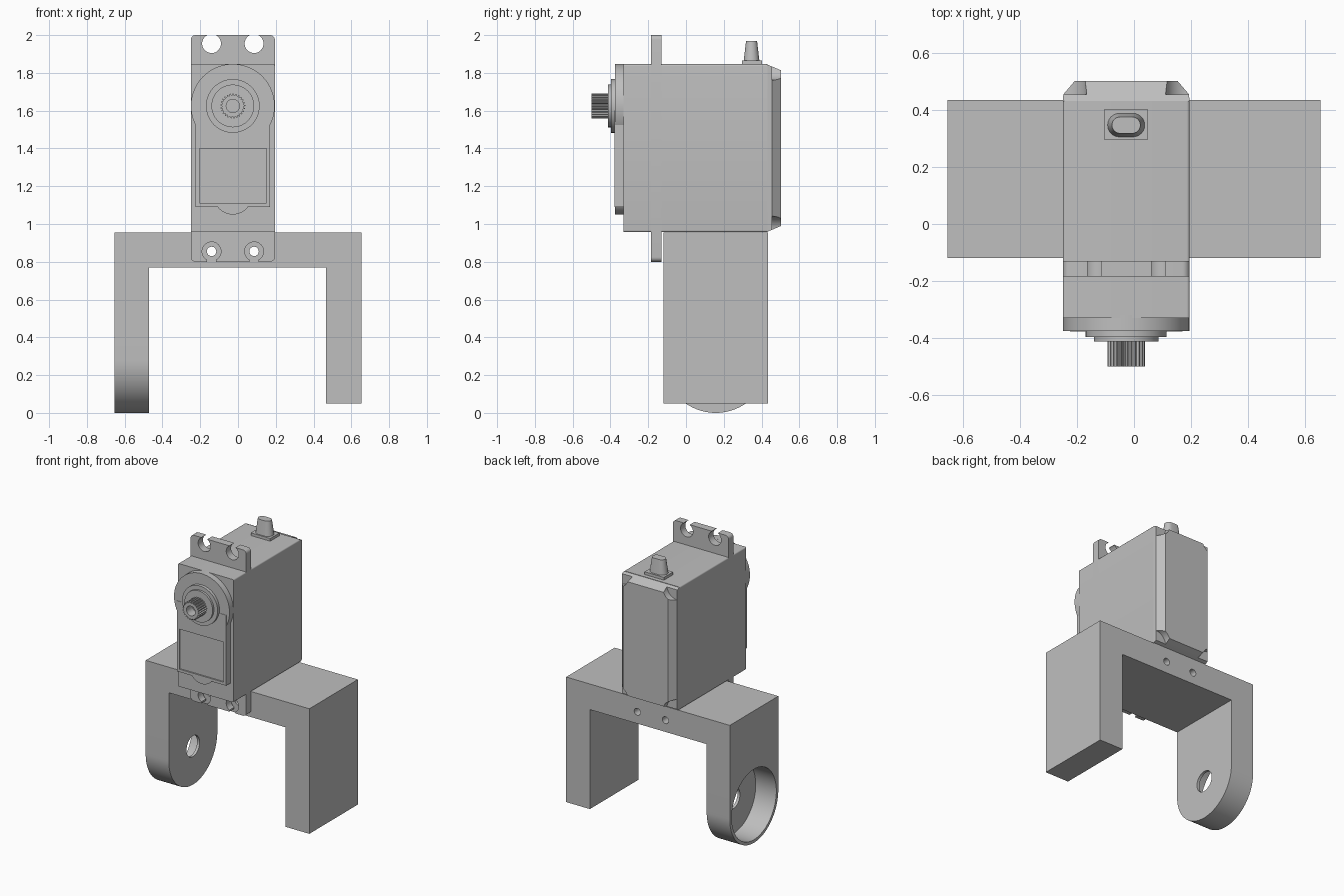
import bpy, bmesh, math
from mathutils import Matrix, Vector

if "Cube" in bpy.data.objects:
    bpy.data.objects.remove(bpy.data.objects["Cube"])

grey = bpy.data.materials.new("plain_grey")
grey.use_nodes = True
COLOUR = (0.52, 0.52, 0.52, 1)
grey.diffuse_color = COLOUR
for node in grey.node_tree.nodes:
    if node.type == 'BSDF_PRINCIPLED':
        node.inputs["Base Color"].default_value = COLOUR

CX = -0.0275                      # servo centre line
X0, X1 = -0.25, 0.195             # servo sides
Z0, Z1 = 0.957, 1.846             # servo bottom and top
SHAFT_Z = 1.625


def finish(name, bm):
    bmesh.ops.recalc_face_normals(bm, faces=bm.faces)
    mesh = bpy.data.meshes.new(name)
    bm.to_mesh(mesh)
    bm.free()
    mesh.materials.append(grey)
    ob = bpy.data.objects.new(name, mesh)
    bpy.context.collection.objects.link(ob)
    return ob


def box(name, x, y, z):
    bm = bmesh.new()
    bmesh.ops.create_cube(bm, size=1)
    for v in bm.verts:
        v.co = Vector([(r[0] + r[1]) / 2 + c * (r[1] - r[0])
                       for r, c in zip((x, y, z), v.co)])
    return finish(name, bm)


def prism(name, outline, start, end, axis='Y'):
    """Extrude a 2D outline along Y (outline is x, z) or X (outline is y, z)."""
    bm = bmesh.new()
    place = (lambda a, b, t: (a, t, b)) if axis == 'Y' else (lambda a, b, t: (t, a, b))
    rings = [[bm.verts.new(place(a, b, t)) for a, b in outline] for t in (start, end)]
    for ring in rings:
        bm.faces.new(ring)
    n = len(outline)
    for i in range(n):
        j = (i + 1) % n
        bm.faces.new((rings[0][i], rings[0][j], rings[1][j], rings[1][i]))
    return finish(name, bm)


def arc(a, b, r, start=0, sweep=360, n=64):
    count = n if sweep == 360 else n + 1
    return [(a + r * math.cos(math.radians(start + sweep * i / n)),
             b + r * math.sin(math.radians(start + sweep * i / n))) for i in range(count)]


def rounded(a0, a1, b0, b1, r):
    return (arc(a1 - r, b1 - r, r, 0, 90, 6) + arc(a0 + r, b1 - r, r, 90, 90, 6)
            + arc(a0 + r, b0 + r, r, 180, 90, 6) + arc(a1 - r, b0 + r, r, 270, 90, 6))


def combine(ob, other, operation='DIFFERENCE'):
    mod = ob.modifiers.new("shape", 'BOOLEAN')
    mod.operation, mod.object, mod.solver = operation, other, 'EXACT'
    bpy.context.view_layer.objects.active = ob
    bpy.ops.object.modifier_apply(modifier=mod.name)
    bpy.data.objects.remove(other)


# Bracket: bar with one square leg and one rounded leg
DEPTH = (-0.12, 0.435)
LEG_Y, LEG_R = 0.1575, 0.2775
bar = prism("bracket", [(-0.655, 0.955), (-0.655, 0.5), (-0.47, 0.5), (-0.47, 0.77),
                        (0.465, 0.77), (0.465, 0.05), (0.655, 0.05), (0.655, 0.955)], *DEPTH)
leg = prism("rounded_leg", arc(LEG_Y, LEG_R, LEG_R, 180, 180, 48)
            + [(DEPTH[1], 0.5), (DEPTH[0], 0.5)], -0.655, -0.47, 'X')
combine(bar, leg, 'UNION')
combine(bar, prism("recess", arc(LEG_Y, LEG_R, 0.255), -0.8, -0.49, 'X'))
combine(bar, prism("pivot", arc(LEG_Y, LEG_R, 0.075, n=32), -0.6, -0.4, 'X'))

# Mounting tabs with open screw slots, plus matching bracket holes
tabs = prism("mounting_tabs", rounded(X0, X1, 0.80, 2.0, 0.025), -0.185, -0.13)
for x in (CX - 0.1125, CX + 0.1125):
    combine(bar, prism("screw", arc(x, 0.855, 0.025, n=24), -0.3, 0.6))
    for z, edge in ((0.855, 0.7), (1.955, 2.1)):
        combine(tabs, prism("hole", arc(x, z, 0.05, n=32), -0.3, 0))
        combine(tabs, box("slot", (x - 0.024, x + 0.024), (-0.3, 0), sorted((z, edge))))

# Servo case
case = prism("servo_case", rounded(X0, X1, Z0, Z1, 0.01), -0.33, 0.432)

# Back cover: tapered cap with scooped screw corners
bm = bmesh.new()
levels = [(0.43, 0, 0.002), (0.455, 0.002, 0.012), (0.502, 0.042, 0.032)]
rings = []
for y, dx, dz in levels:
    rings.append([bm.verts.new((x, y, z)) for x, z in
                  ((X0 + dx, Z0 + dz), (X1 - dx, Z0 + dz), (X1 - dx, Z1 - dz), (X0 + dx, Z1 - dz))])
bm.faces.new(rings[0])
bm.faces.new(rings[-1])
for lower, upper in zip(rings, rings[1:]):
    for i in range(4):
        j = (i + 1) % 4
        bm.faces.new((lower[i], lower[j], upper[j], upper[i]))
cover = finish("back_cover", bm)
for x in (X0, X1):
    for z in (Z0, Z1):
        combine(cover, prism("scoop", arc(x, z, 0.085, n=32), 0.455, 0.6))

# Front gear cover: disc, narrower plate and lower bulge, with a shallow panel
gear_cover = prism("gear_cover", arc(CX, SHAFT_Z, 0.222), -0.375, -0.32)
combine(gear_cover, box("plate", (-0.224, 0.17), (-0.378, -0.315), (1.09, 1.6)), 'UNION')
combine(gear_cover, prism("bulge", arc(CX, 1.15, 0.1), -0.376, -0.31), 'UNION')
combine(gear_cover, box("panel", (-0.205, 0.15), (-0.5, -0.368), (1.11, 1.4)))

# Output boss rings and splined shaft
large = prism("large_boss", arc(CX, SHAFT_Z, 0.142), -0.397, -0.36)
small = prism("small_boss", arc(CX, SHAFT_Z, 0.113), -0.412, -0.39)
teeth = 25
spline = []
for i in range(teeth * 4):
    r = 0.066 if i % 4 < 2 else 0.057
    t = math.tau * i / (teeth * 4)
    spline.append((CX + r * math.cos(t), SHAFT_Z + r * math.sin(t)))
shaft = prism("splined_shaft", spline, -0.5, -0.40)
combine(shaft, prism("bore", arc(CX, SHAFT_Z, 0.035, n=32), -0.6, -0.43))

# Cable outlet: square base and tapered oblong post
base = box("cable_base", (-0.105, 0.05), (0.297, 0.402), (1.84, 1.866))
bm = bmesh.new()
rings = []
for half, r, z in ((0.066, 0.042, 1.86), (0.05, 0.029, 1.97)):
    off = half - r
    outline = (arc(CX + off, 0.347, r, -90, 180, 12) + arc(CX - off, 0.347, r, 90, 180, 12))
    rings.append([bm.verts.new((x, y, z)) for x, y in outline])
for ring in rings:
    bm.faces.new(ring)
for i in range(len(rings[0])):
    j = (i + 1) % len(rings[0])
    bm.faces.new((rings[0][i], rings[0][j], rings[1][j], rings[1][i]))
post = finish("cable_post", bm)

# Smooth the round surfaces, keep edges crisp
bpy.ops.object.select_all(action='DESELECT')
for ob in (bar, tabs, case, gear_cover, large, small, post, cover):
    ob.select_set(True)
    bpy.context.view_layer.objects.active = ob
bpy.ops.object.shade_smooth_by_angle(angle=math.radians(25))
